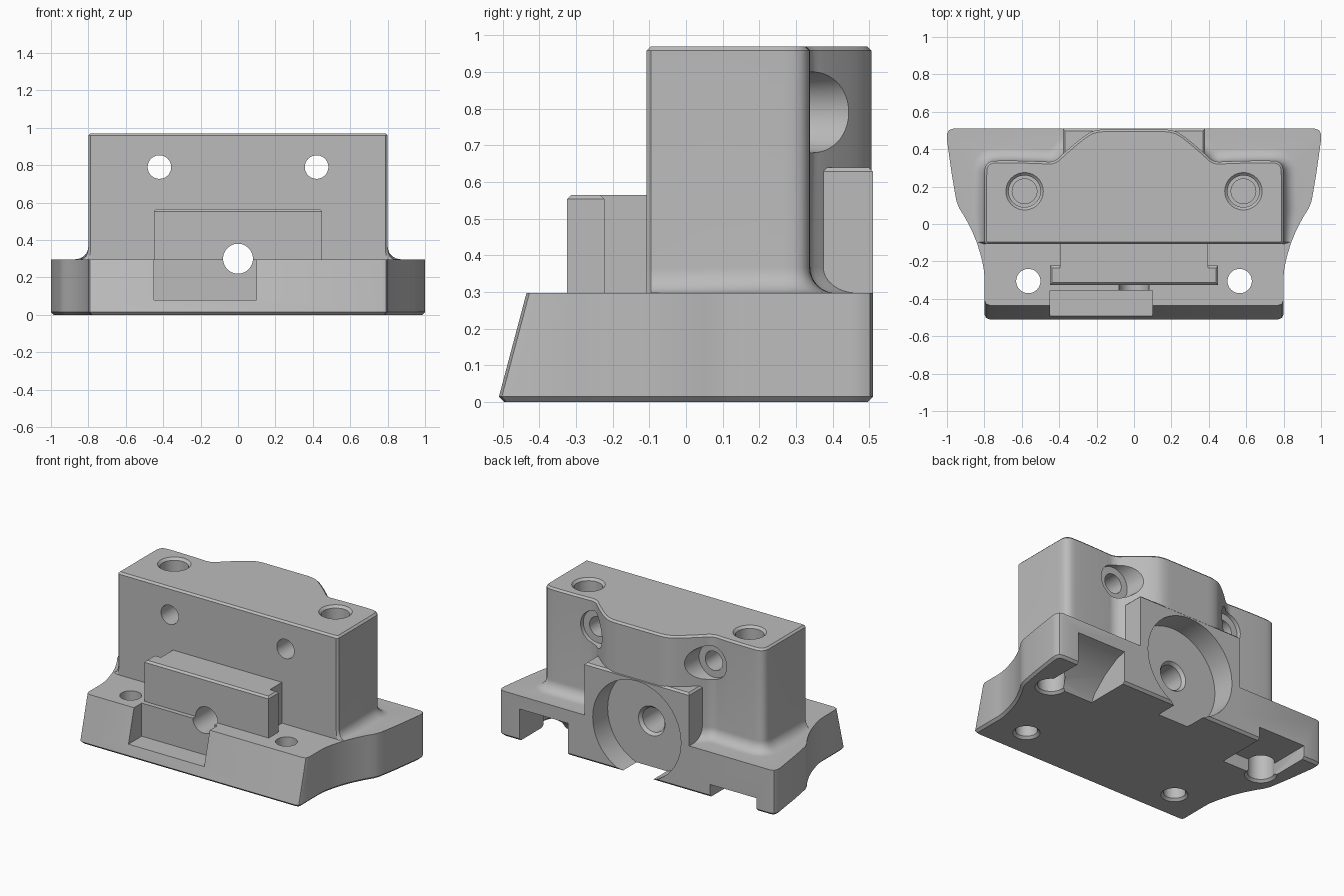
import bpy, bmesh, math
from mathutils import Vector, Matrix

if "Cube" in bpy.data.objects:
    bpy.data.objects.remove(bpy.data.objects["Cube"])

grey = bpy.data.materials.new("machined_grey")
grey.use_nodes = True
grey.diffuse_color = (0.5, 0.5, 0.5, 1)
grey.node_tree.nodes["Principled BSDF"].inputs["Base Color"].default_value = (0.5, 0.5, 0.5, 1)


def finish(name, bm):
    bmesh.ops.recalc_face_normals(bm, faces=bm.faces)
    mesh = bpy.data.meshes.new(name)
    bm.to_mesh(mesh)
    bm.free()
    mesh.materials.append(grey)
    ob = bpy.data.objects.new(name, mesh)
    bpy.context.collection.objects.link(ob)
    return ob


def loft(name, rings):
    """Skin a stack of equal-length closed rings."""
    bm = bmesh.new()
    loops = [[bm.verts.new(p) for p in ring] for ring in rings]
    n = len(loops[0])
    for a, b in zip(loops, loops[1:]):
        for i in range(n):
            j = (i + 1) % n
            bm.faces.new((a[i], a[j], b[j], b[i]))
    bm.faces.new(loops[0][::-1])
    bm.faces.new(loops[-1])
    return finish(name, bm)


def box(name, x0, x1, y0, y1, z0, z1, bevel=0):
    bm = bmesh.new()
    size = Vector((x1 - x0, y1 - y0, z1 - z0))
    mid = Vector((x0 + x1, y0 + y1, z0 + z1)) / 2
    bmesh.ops.create_cube(bm, size=1, matrix=Matrix.Translation(mid) @ Matrix.Diagonal((*size, 1)))
    if bevel:
        top = [e for e in bm.edges if all(v.co.z > z1 - 1e-4 for v in e.verts)]
        bmesh.ops.bevel(bm, geom=top, offset=bevel, segments=1, affect='EDGES')
    return finish(name, bm)


def drill(name, x, other, axis, steps):
    """Revolved cutter; steps are (position along axis, radius)."""
    rings = []
    for t, r in steps:
        ring = []
        for k in range(48):
            c, s = r * math.cos(k * math.pi / 24), r * math.sin(k * math.pi / 24)
            ring.append((x + c, t, other + s) if axis == 'Y' else (x + c, other + s, t))
        rings.append(ring)
    return loft(name, rings)


def mirrored(half):
    return [Vector(p) for p in half] + [Vector((-x, y)) for x, y in reversed(half)]


def smooth(half, keep):
    """Corner-cut the points after the first few to round a profile."""
    out = half[:keep]
    for a, b in zip(half[keep - 1:], half[keep:]):
        out += [(a[0] * .75 + b[0] * .25, a[1] * .75 + b[1] * .25),
                (a[0] * .25 + b[0] * .75, a[1] * .25 + b[1] * .75)]
    return out + [half[-1]]


def normals(pts):
    """Mitred outward direction at every point of a counter-clockwise outline."""
    res = []
    for i, p in enumerate(pts):
        a, b = (p - pts[i - 1]).normalized(), (pts[(i + 1) % len(pts)] - p).normalized()
        na, nb = Vector((a.y, -a.x)), Vector((b.y, -b.x))
        res.append((na + nb) / max(0.5, 1 + na.dot(nb)))
    return res


# Flared base plate with sloping front and chamfered underside
half = [(.77, -.51), (.792, -.502), (.8, -.48), (.8, -.28)]
half += smooth([(.802, -.25), (.815, -.18), (.85, -.07), (.9, .03), (.945, .1), (.96, .18), (.975, .27)], 1)
half += [(1, .45), (1, .48), (.99, .502), (.965, .51)]
outline = mirrored(half)
dirs = normals(outline)
lower = [(*(p - d * .015), 0) for p, d in zip(outline, dirs)]
middle = [(*p, .015) for p in outline]
upper = [(p.x, p.y + (.075 if p.y < -.4 else 0), .297) for p in outline]
body = loft("clamp_block", [lower, middle, upper])

# Upright tower with rear bulge, filleted foot and chamfered top
half = [(.788, -.108), (.8, -.096), (.8, .08)]
half += smooth(smooth([(.8, .22), (.798, .335), (.69, .34), (.5, .335), (.425, .33), (.37, .385),
                       (.25, .485), (.19, .506), (.1, .506)], 1), 1)
outline = mirrored(half)
dirs = normals(outline)


def tower_ring(off, z):
    ring = []
    for p, d in zip(outline, dirs):
        w = min(1, max(.45, .5 + (p.y + .1) * 3)) if off > 0 else 1
        q = p + d * off * w
        if off > 0:
            q.y = min(q.y, .508) if p.y > -.09 else p.y
        ring.append((*q, z))
    return ring


rings = [tower_ring(.07, .28)]
for k in range(9):
    t = math.pi / 2 * (1 - k / 8)
    rings.append(tower_ring(.07 * (1 - math.cos(t)), .297 + .07 * (1 - math.sin(t))))
rings += [tower_ring(0, .958), tower_ring(-.012, .97)]
tower = loft("tower", rings)

# Rear boss and front T-shaped key
adds = [tower,
        box("rear_boss", -.38, .38, .2, .51, .1, .64, .012),
        box("key_neck", -.395, .395, -.24, -.05, .2, .565),
        box("key_head", -.45, .45, -.325, -.222, .2, .565, .012)]

# Cutters: bores, pockets and recesses
cuts = [box("front_pocket", -.45, .1, -.7, -.355, .08, .5),
        drill("rear_recess", 0, .3, 'Y', [(.355, .32), (.6, .32)]),
        drill("centre_bore", 0, .3, 'Y', [(-.7, .08), (.335, .08), (.36, .1), (.4, .1)]),
        box("low_pocket", -.87, -.53, .18, .6, -.1, .085)]
wedge = [(.2, -.02), (.24, .05), (.33, .13), (.44, .195), (.6, .23), (.6, -.02)]
cuts.append(loft("wedge_pocket", [[(x, y, z) for y, z in wedge] for x in (.5, .85)]))
for side in (-1, 1):
    cuts += [
        drill("cross_bore", side * .42, .79, 'Y', [(-.3, .063), (.31, .063), (.31, .108), (.4, .115), (.6, .14)]),
        drill("top_bore", side * .585, .175, 'Z',
              [(.5, .066), (.83, .066), (.83, .085), (.955, .085), (.972, .102), (1, .102)]),
        drill("front_bore", side * .565, -.305, 'Z', [(-.1, .08), (0, .08), (.015, .065), (.5, .065)]),
        drill("bottom_bore", side * .8, .2, 'Z', [(-.1, .095), (0, .095), (.015, .08), (.2, .08)])]

bpy.context.view_layer.objects.active = body
for group, mode in ((adds, 'UNION'), (cuts, 'DIFFERENCE')):
    for tool in group:
        tool.hide_render = True
        mod = body.modifiers.new(tool.name, 'BOOLEAN')
        mod.operation, mod.solver, mod.object = mode, 'EXACT', tool
        bpy.ops.object.modifier_apply(modifier=mod.name)
        bpy.data.objects.remove(tool)

for ob in bpy.context.selected_objects:
    ob.select_set(False)
body.select_set(True)
bpy.ops.object.shade_smooth_by_angle(angle=math.radians(28))
